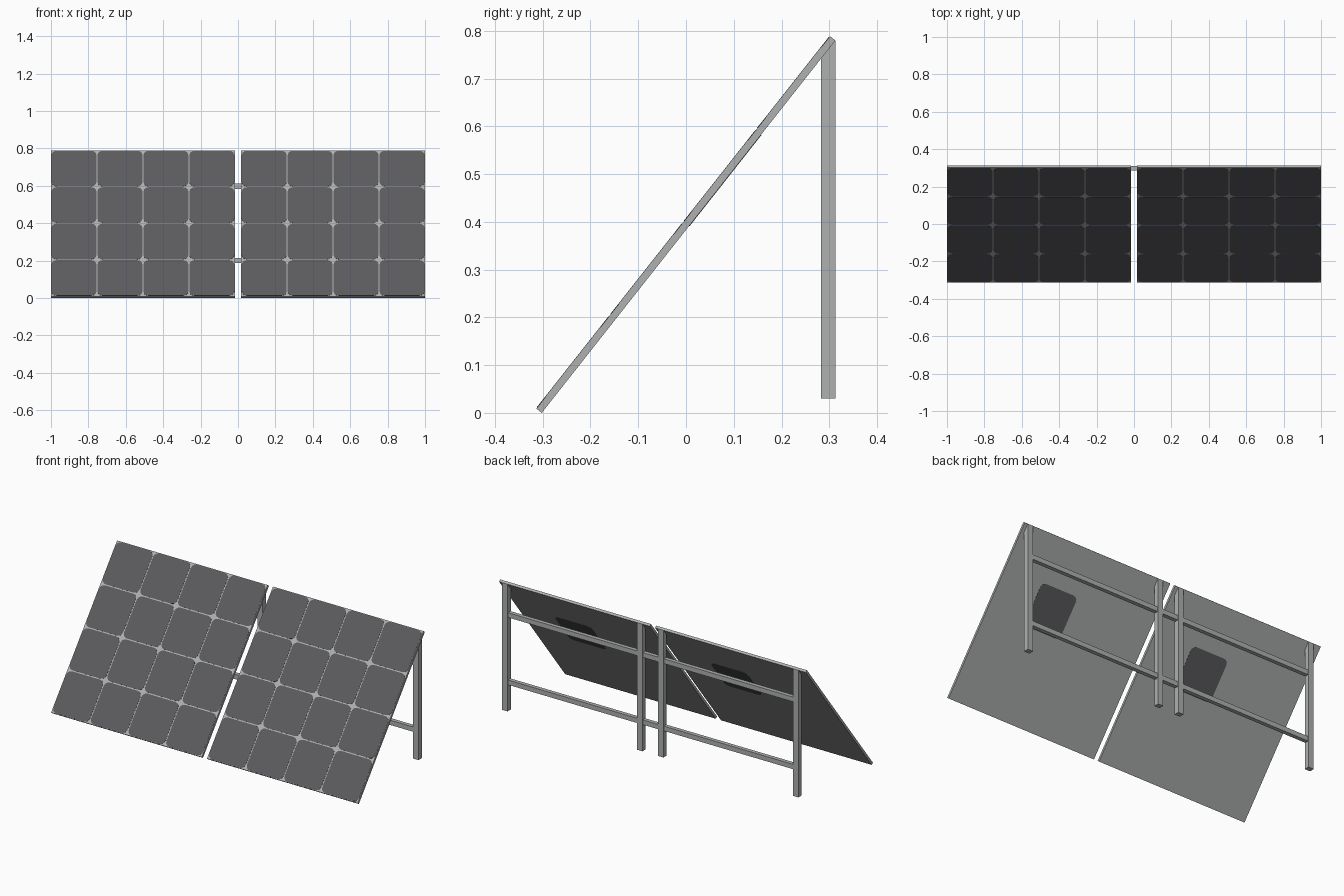
import bpy, bmesh, math
from mathutils import Matrix, Vector

if "Cube" in bpy.data.objects:
    bpy.data.objects.remove(bpy.data.objects["Cube"])

def mat(name, c):
    m = bpy.data.materials.new(name)
    m.diffuse_color = (*c, 1)
    m.use_nodes = True
    m.node_tree.nodes["Principled BSDF"].inputs["Base Color"].default_value = m.diffuse_color
    return m

GREY = mat("aluminium grey", (0.42, 0.44, 0.43))
DARK = mat("cell charcoal", (0.105, 0.105, 0.115))

LENGTH, WIDTH, THICK = 0.993, 0.983, 0.0145
TILT = math.atan2(0.78, 0.615)
STEP = -1.017                       # offset from right unit to left unit
# panel frame: local x across, local y up the slope, local z out of the glass
BASE = Vector((0.017, -0.302, 0.0))
PANEL = Matrix.Translation(BASE) @ Matrix.Rotation(TILT, 4, 'X')

def finish(name, bm, material, matrix=Matrix()):
    bmesh.ops.recalc_face_normals(bm, faces=bm.faces)
    me = bpy.data.meshes.new(name)
    bm.to_mesh(me)
    bm.free()
    me.materials.append(material)
    ob = bpy.data.objects.new(name, me)
    ob.matrix_world = matrix
    bpy.context.collection.objects.link(ob)
    return ob

def add_box(bm, lo, hi):
    lo, hi = Vector(lo), Vector(hi)
    size = hi - lo
    m = Matrix.Translation((lo + hi) / 2) @ Matrix.Diagonal((*size, 1))
    return bmesh.ops.create_cube(bm, size=1, matrix=m)['verts']

def add_cell(bm, col, row, z0, z1, gap=0.006, r=0.028, seg=3):
    # square solar cell with rounded corners, extruded from z0 to z1
    w, h = WIDTH / 4, LENGTH / 4
    cx, cy = (col + 0.5) * w, (row + 0.5) * h
    hw, hh = (w - gap) / 2 - r, (h - gap) / 2 - r
    ring = []
    for q, (sx, sy) in enumerate([(1, 1), (-1, 1), (-1, -1), (1, -1)]):
        for i in range(seg + 1):
            a = math.pi / 2 * (q + i / seg)
            ring.append(bm.verts.new((cx + sx * hw + r * math.cos(a),
                                      cy + sy * hh + r * math.sin(a), z0)))
    f = bm.faces.new(ring)
    new = bmesh.ops.extrude_face_region(bm, geom=[f])['geom']
    bmesh.ops.translate(bm, vec=(0, 0, z1 - z0),
                        verts=[v for v in new if isinstance(v, bmesh.types.BMVert)])

for side, off in (("right", 0.0), ("left", STEP)):
    shift = Matrix.Translation((off, 0, 0))

    # tilted backing sheet
    bm = bmesh.new()
    add_box(bm, (0, 0, 0), (WIDTH, LENGTH, THICK))
    finish(f"{side}_panel", bm, GREY, shift @ PANEL)

    # 4 x 4 solar cells on the front
    bm = bmesh.new()
    for col in range(4):
        for row in range(4):
            add_cell(bm, col, row, THICK - 0.002, THICK + 0.001)
    finish(f"{side}_solar_cells", bm, DARK, shift @ PANEL)

    # connection plate on the back
    bm = bmesh.new()
    add_cell(bm, 2, 2, -0.001, 0.002)
    finish(f"{side}_back_plate", bm, DARK, shift @ PANEL)

    # two posts, tops cut to the slope of the panel
    for label, x in (("outer" if off == 0 else "inner", 0.945),
                     ("inner" if off == 0 else "outer", 0.065)):
        bm = bmesh.new()
        for v in add_box(bm, (x, 0.283, 0.03), (x + 0.035, 0.313, 0.7)):
            if v.co.z > 0.5:
                v.co.z = (v.co.y - BASE.y) * math.tan(TILT)
        finish(f"{side}_{label}_post", bm, GREY, shift)

# two cross rails running through all posts
for name, z in (("lower_rail", 0.2), ("upper_rail", 0.597)):
    bm = bmesh.new()
    add_box(bm, (-0.925, 0.286, z - 0.014), (0.955, 0.31, z + 0.014))
    finish(name, bm, GREY)
